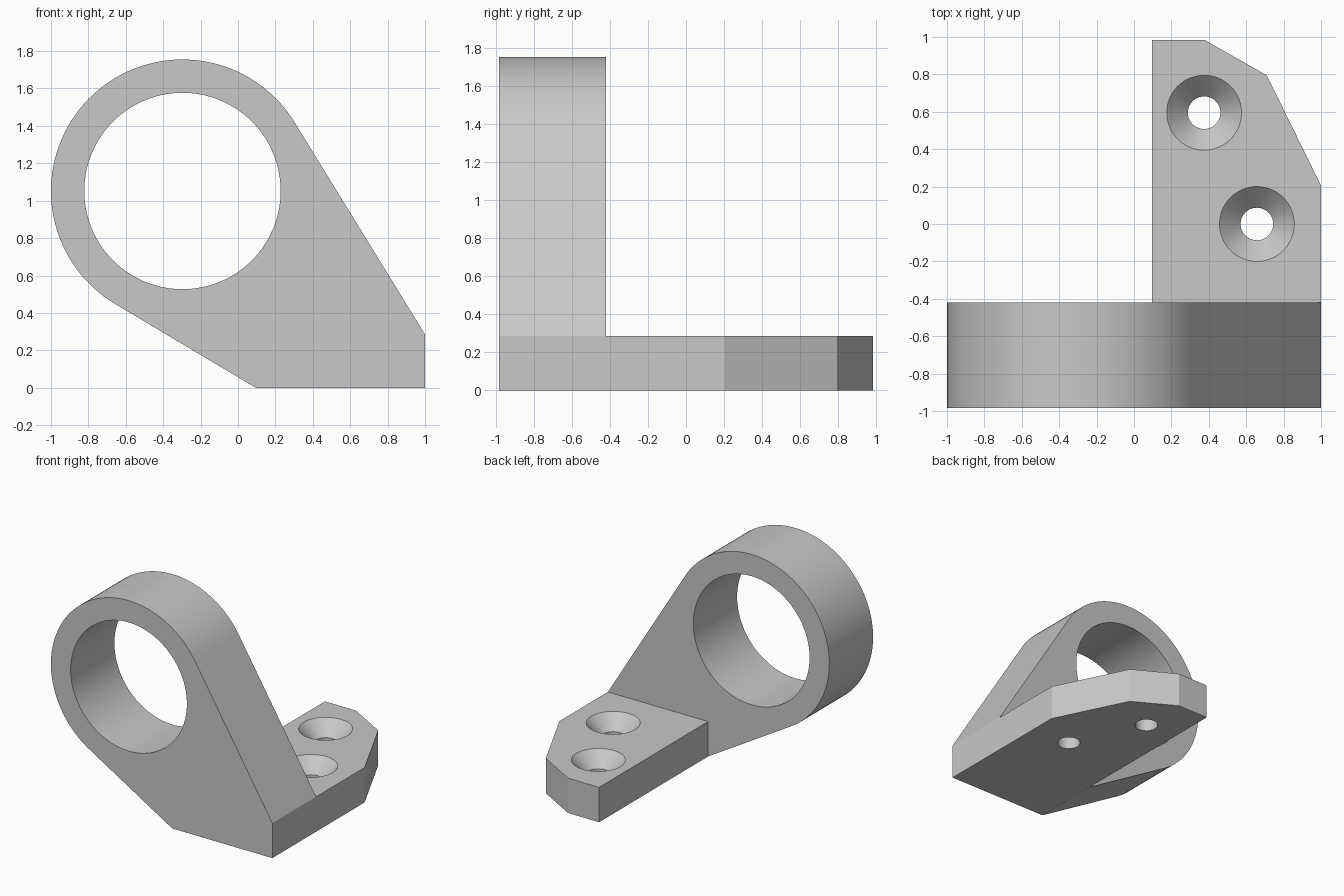
import bpy, bmesh
from math import pi, sin, cos, acos, atan2, hypot, radians
from mathutils import Vector

cube = bpy.data.objects.get("Cube")
if cube:
    bpy.data.objects.remove(cube, do_unlink=True)

# Main dimensions
CX, CZ = -0.297, 1.052           # ring centre
R_OUT, R_IN = 0.703, 0.525
FRONT, BACK, RING_BACK = -0.985, 0.985, -0.42
LEFT, RIGHT, THICK = 0.095, 1.0, 0.285

grey = bpy.data.materials.new("light_grey")
grey.use_nodes = True
colour = (0.58, 0.58, 0.58, 1)
grey.diffuse_color = colour
grey.node_tree.nodes["Principled BSDF"].inputs["Base Color"].default_value = colour


def finish(name, bm):
    bmesh.ops.recalc_face_normals(bm, faces=bm.faces)
    mesh = bpy.data.meshes.new(name)
    bm.to_mesh(mesh)
    bm.free()
    mesh.materials.append(grey)
    obj = bpy.data.objects.new(name, mesh)
    bpy.context.collection.objects.link(obj)
    return obj


def prism(name, outline, offset):
    """Extrude a closed outline of 3D points by an offset."""
    bm = bmesh.new()
    face = bm.faces.new([bm.verts.new(p) for p in outline])
    out = bmesh.ops.extrude_face_region(bm, geom=[face])
    moved = [g for g in out["geom"] if isinstance(g, bmesh.types.BMVert)]
    bmesh.ops.translate(bm, verts=moved, vec=offset)
    return finish(name, bm)


def circle(radius, start, end, steps):
    return [(CX + radius * cos(start + (end - start) * i / steps),
             CZ + radius * sin(start + (end - start) * i / steps))
            for i in range(steps + 1)]


def tangent_angle(x, z, side):
    """Angle on the ring where a line from (x, z) touches it."""
    dx, dz = x - CX, z - CZ
    return atan2(dz, dx) + side * acos(R_OUT / hypot(dx, dz))


def turned(name, x, y, profile, sides=64):
    """Solid of revolution about a vertical axis from (radius, z) pairs."""
    bm = bmesh.new()
    rings = [[bm.verts.new((x + r * cos(2 * pi * i / sides),
                            y + r * sin(2 * pi * i / sides), z))
              for i in range(sides)] for r, z in profile]
    for a, b in zip(rings, rings[1:]):
        for i in range(sides):
            j = (i + 1) % sides
            bm.faces.new((a[i], a[j], b[j], b[i]))
    bm.faces.new(rings[0])
    bm.faces.new(rings[-1])
    return finish(name, bm)


def combine(target, tool, operation):
    mod = target.modifiers.new(operation.lower(), "BOOLEAN")
    mod.operation, mod.solver, mod.object = operation, "EXACT", tool
    bpy.context.view_layer.objects.active = target
    bpy.ops.object.modifier_apply(modifier=mod.name)
    bpy.data.objects.remove(tool, do_unlink=True)


# Upright ring with tangent flanks running down to the foot
start = tangent_angle(RIGHT, THICK, 1)
end = tangent_angle(LEFT, 0, -1) + 2 * pi
flank = circle(R_OUT, start, end, 80) + [(LEFT, 0), (RIGHT, 0), (RIGHT, THICK)]
bracket = prism("ring_bracket", [(x, FRONT, z) for x, z in flank],
                Vector((0, RING_BACK - FRONT, 0)))

# Mounting foot, overlapping into the upright so the two fuse
foot_outline = [(LEFT, -0.7), (RIGHT, -0.7), (RIGHT, 0.205), (0.71, 0.795),
                (0.375, BACK), (LEFT, BACK)]
foot = prism("mounting_foot", [(x, y, 0) for x, y in foot_outline],
             Vector((0, 0, THICK)))
combine(bracket, foot, "UNION")

# Large bore through the ring
bore = circle(R_IN, 0, 2 * pi, 112)[:-1]
cutter = prism("bore_cutter", [(x, FRONT - 0.1, z) for x, z in bore],
               Vector((0, RING_BACK - FRONT + 0.2, 0)))
combine(bracket, cutter, "DIFFERENCE")

# Countersunk screw holes
SINK, SCREW, OVER = 0.2, 0.087, 0.05
for x, y in ((0.375, 0.595), (0.657, 0.0)):
    profile = [(SCREW, -OVER), (SCREW, THICK - (SINK - SCREW)),
               (SINK, THICK), (SINK, THICK + OVER)]
    combine(bracket, turned("screw_cutter", x, y, profile), "DIFFERENCE")

# Merge leftover coplanar splits, then shade the curved walls smooth
bm = bmesh.new()
bm.from_mesh(bracket.data)
bmesh.ops.remove_doubles(bm, verts=bm.verts, dist=0.0001)
bmesh.ops.dissolve_limit(bm, angle_limit=radians(0.3), verts=bm.verts, edges=bm.edges)
bm.to_mesh(bracket.data)
bm.free()
bpy.ops.object.select_all(action="DESELECT")
bracket.select_set(True)
bpy.context.view_layer.objects.active = bracket
bpy.ops.object.shade_smooth_by_angle(angle=radians(20))
